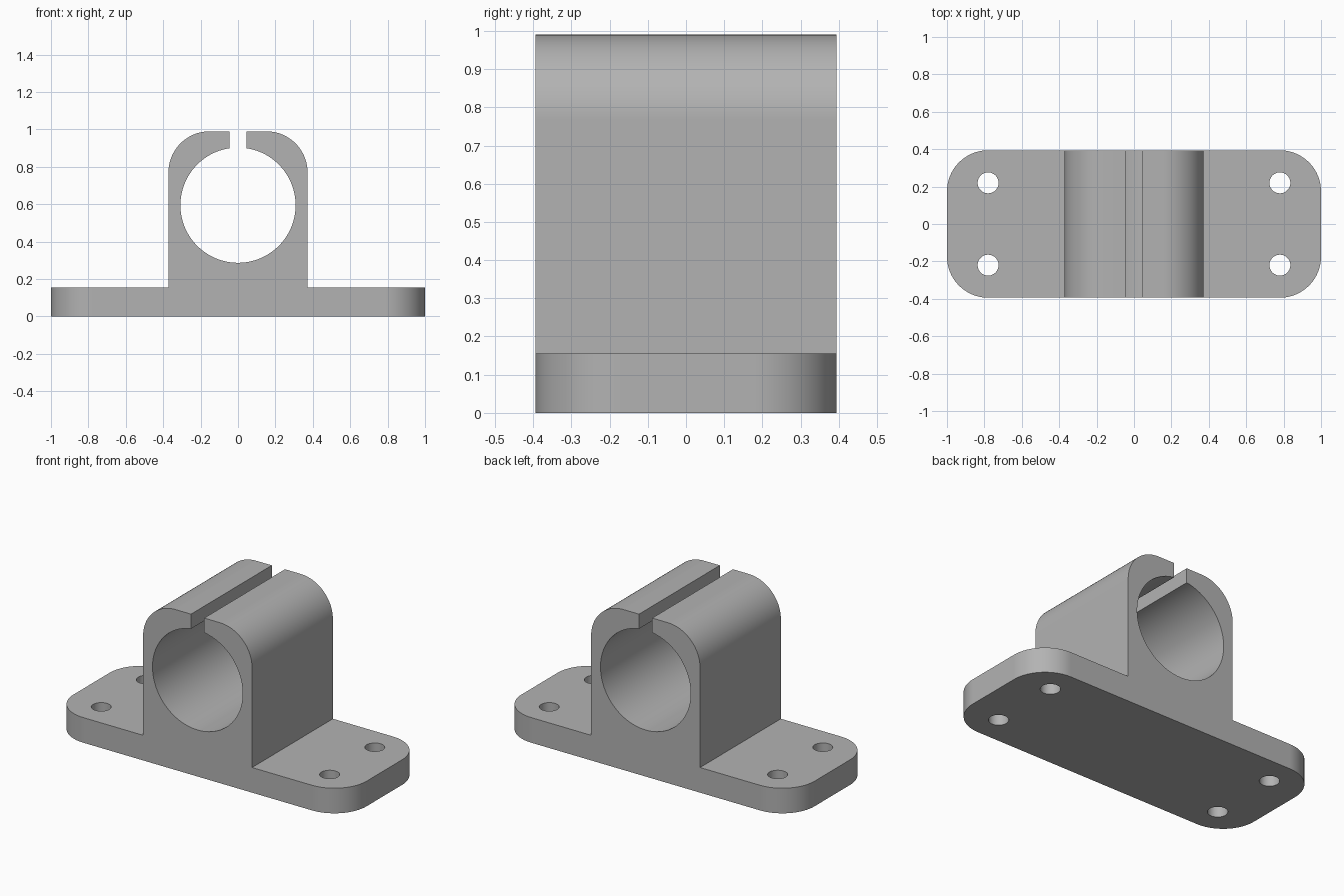
import bpy
import bmesh
from math import cos, sin, pi, asin

old = bpy.data.objects.get("Cube")
if old:
    bpy.data.objects.remove(old, do_unlink=True)

HALF_LENGTH, HALF_DEPTH, PLATE_TOP = 1.0, 0.394, 0.155
TOWER_HALF, TOWER_TOP, CORNER = 0.372, 0.99, 0.22
BORE_Z, BORE_R, SLOT_HALF = 0.595, 0.308, 0.045
HOLE_X, HOLE_Y, HOLE_R = 0.78, 0.22, 0.056

grey = bpy.data.materials.new("grey")
grey.use_nodes = True
colour = (0.45, 0.45, 0.45, 1)
grey.diffuse_color = colour
grey.node_tree.nodes["Principled BSDF"].inputs["Base Color"].default_value = colour


def arc(cx, cz, r, start, end, steps):
    angles = [start + (end - start) * i / steps for i in range(steps + 1)]
    return [(cx + r * cos(a), cz + r * sin(a)) for a in angles]


def make_object(name, bm):
    mesh = bpy.data.meshes.new(name)
    bmesh.ops.recalc_face_normals(bm, faces=bm.faces)
    bm.to_mesh(mesh)
    bm.free()
    mesh.materials.append(grey)
    obj = bpy.data.objects.new(name, mesh)
    bpy.context.collection.objects.link(obj)
    return obj


# Right half of the outline, from the base up round to the slot
right = [(HALF_LENGTH, 0), (HALF_LENGTH, PLATE_TOP), (TOWER_HALF, PLATE_TOP)]
right += arc(TOWER_HALF - CORNER, TOWER_TOP - CORNER, CORNER, 0, pi / 2, 20)
gap = asin(SLOT_HALF / BORE_R)
right += [(SLOT_HALF, TOWER_TOP)]
right += arc(0, BORE_Z, BORE_R, pi / 2 - gap, -pi / 2, 48)
outline = right + [(-x, z) for x, z in reversed(right[:-1])]

# Base plate and split clamp as one extruded body
bm = bmesh.new()
face = bm.faces.new([bm.verts.new((x, -HALF_DEPTH, z)) for x, z in outline])
grown = bmesh.ops.extrude_face_region(bm, geom=[face], use_keep_orig=True)
new_verts = [g for g in grown["geom"] if isinstance(g, bmesh.types.BMVert)]
bmesh.ops.translate(bm, verts=new_verts, vec=(0, 2 * HALF_DEPTH, 0))

# Rounded corners of the base plate
corners = [e for e in bm.edges
           if all(abs(v.co.x) > HALF_LENGTH - 0.01 for v in e.verts)
           and abs(e.verts[0].co.z - e.verts[1].co.z) > 0.1]
bmesh.ops.bevel(bm, geom=corners, offset=CORNER, offset_type='OFFSET',
                segments=20, profile=0.5, affect='EDGES')
clamp = make_object("pipe_clamp_bracket", bm)

# Four bolt holes
bm = bmesh.new()
for sx in (-1, 1):
    for sy in (-1, 1):
        made = bmesh.ops.create_cone(bm, cap_ends=True, segments=40,
                                     radius1=HOLE_R, radius2=HOLE_R, depth=1)
        bmesh.ops.translate(bm, verts=made["verts"],
                            vec=(sx * HOLE_X, sy * HOLE_Y, 0))
cutter = make_object("bolt_hole_cutter", bm)
cutter.hide_render = True

bpy.ops.object.select_all(action='DESELECT')
bpy.context.view_layer.objects.active = clamp
clamp.select_set(True)
cut = clamp.modifiers.new("bolt_holes", 'BOOLEAN')
cut.operation, cut.solver, cut.object = 'DIFFERENCE', 'EXACT', cutter
bpy.ops.object.modifier_apply(modifier=cut.name)
bpy.data.objects.remove(cutter, do_unlink=True)

# Smooth curves with crisp edges and even flats
bpy.ops.object.shade_smooth_by_angle(angle=pi / 6)
weighted = clamp.modifiers.new("even_flats", 'WEIGHTED_NORMAL')
weighted.keep_sharp = True
